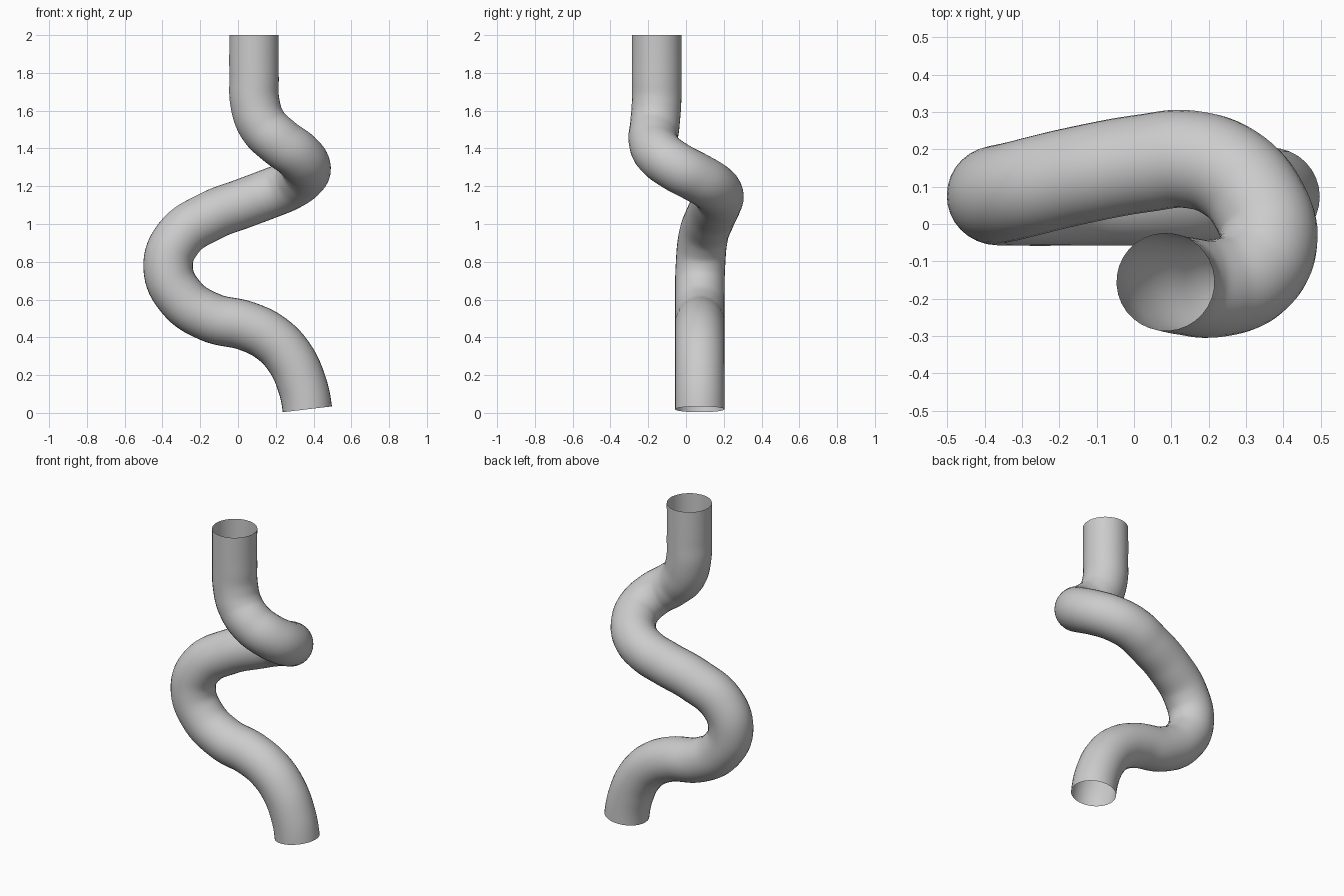
import bpy
from mathutils import Vector

if "Cube" in bpy.data.objects:
    bpy.data.objects.remove(bpy.data.objects["Cube"])

RADIUS = 0.131

# centre line of the bent pipe, bottom to top
path = [
    (0.367, 0.073, 0.019), (0.336, 0.073, 0.16), (0.27, 0.073, 0.297),
    (0.175, 0.073, 0.395), (0.05, 0.073, 0.458), (-0.15, 0.073, 0.508),
    (-0.30, 0.073, 0.61), (-0.37, 0.076, 0.77), (-0.315, 0.09, 0.925),
    (-0.15, 0.13, 1.04), (0.03, 0.163, 1.11), (0.15, 0.173, 1.155),
    (0.26, 0.135, 1.20), (0.335, 0.05, 1.25), (0.36, -0.045, 1.30),
    (0.315, -0.135, 1.365), (0.22, -0.172, 1.435), (0.13, -0.165, 1.525),
    (0.09, -0.156, 1.64), (0.085, -0.155, 1.78), (0.085, -0.155, 2.0),
]

grey = bpy.data.materials.new("grey")
grey.diffuse_color = (0.6, 0.6, 0.6, 1)
grey.use_nodes = True
grey.node_tree.nodes["Principled BSDF"].inputs["Base Color"].default_value = grey.diffuse_color

# smooth round tube swept along the path, open at both ends
curve = bpy.data.curves.new("bent_pipe", 'CURVE')
curve.dimensions = '3D'
curve.bevel_depth = RADIUS
curve.bevel_resolution = 14
curve.resolution_u = 8
curve.use_fill_caps = False
spline = curve.splines.new('BEZIER')
spline.bezier_points.add(len(path) - 1)
for p, co in zip(spline.bezier_points, path):
    p.co = co
    p.handle_left_type = p.handle_right_type = 'AUTO'

pipe = bpy.data.objects.new("bent_pipe", curve)
bpy.context.collection.objects.link(pipe)
bpy.context.view_layer.update()

# fix the end directions: slight tilt at the foot, vertical at the top
foot, top = spline.bezier_points[0], spline.bezier_points[-1]
for p, d in ((foot, Vector((-0.117, 0, 0.993))), (top, Vector((0, 0, 1)))):
    p.handle_left_type = p.handle_right_type = 'FREE'
    p.handle_left = p.co - d * 0.05
    p.handle_right = p.co + d * 0.05

# turn it into a smooth mesh
bpy.context.view_layer.objects.active = pipe
pipe.select_set(True)
bpy.ops.object.convert(target='MESH')
pipe = bpy.context.object
pipe.data.materials.clear()
pipe.data.materials.append(grey)
bpy.ops.object.shade_smooth()
